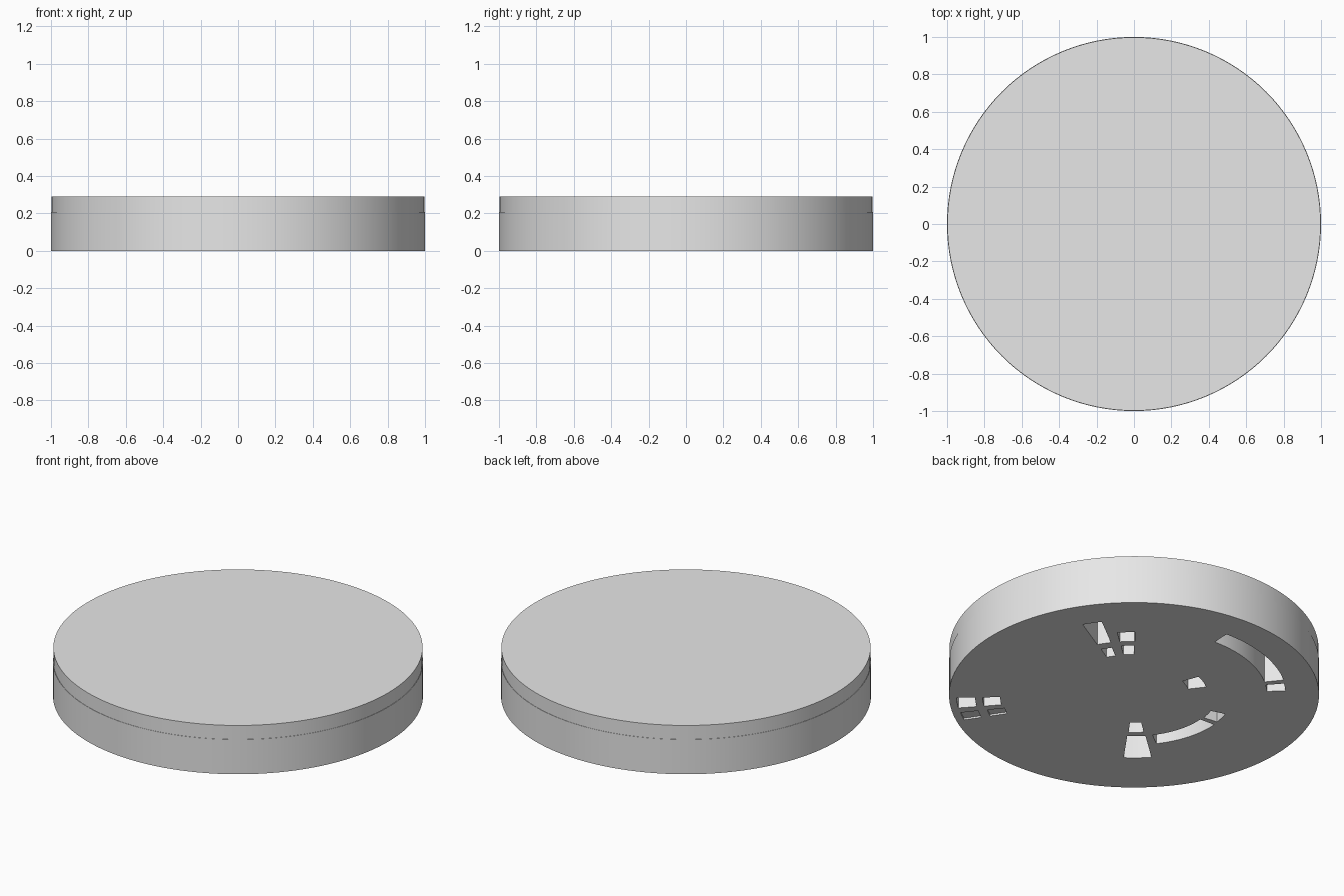
import bpy, bmesh, math

if "Cube" in bpy.data.objects:
    bpy.data.objects.remove(bpy.data.objects["Cube"])

SEAM, TOP = 0.207, 0.29

grey = bpy.data.materials.new("light_grey")
grey.diffuse_color = (0.8, 0.8, 0.8, 1)
grey.use_nodes = True
grey.node_tree.nodes["Principled BSDF"].inputs["Base Color"].default_value = grey.diffuse_color


def make_object(name, bm):
    bmesh.ops.recalc_face_normals(bm, faces=bm.faces)
    mesh = bpy.data.meshes.new(name)
    bm.to_mesh(mesh)
    bm.free()
    mesh.materials.append(grey)
    ob = bpy.data.objects.new(name, mesh)
    bpy.context.collection.objects.link(ob)
    return ob


def disc(name, radius, z0, z1, sides=128):
    bm = bmesh.new()
    bmesh.ops.create_cone(bm, cap_ends=True, segments=sides, radius1=radius,
                          radius2=radius, depth=z1 - z0)
    bmesh.ops.translate(bm, verts=bm.verts, vec=(0, 0, (z0 + z1) / 2))
    return make_object(name, bm)


def add_sector(bm, r0, r1, a0, a1, depth):
    """Ring-sector prism; angles run clockwise from the back-left diagonal."""
    n = max(2, round(abs(a1 - a0) / 3))
    angles = [math.radians(135 - a0 - (a1 - a0) * i / n) for i in range(n + 1)]
    outline = [(r0 * math.cos(a), r0 * math.sin(a)) for a in angles]
    outline += [(r1 * math.cos(a), r1 * math.sin(a)) for a in reversed(angles)]
    face = bm.faces.new([bm.verts.new((x, y, -0.05)) for x, y in outline])
    new = bmesh.ops.extrude_face_region(bm, geom=[face])["geom"]
    verts = [g for g in new if isinstance(g, bmesh.types.BMVert)]
    bmesh.ops.translate(bm, verts=verts, vec=(0, 0, depth + 0.05))


# Slots in the underside: inner radius, outer radius, start angle, end angle
deep_slots = [
    (0.58, 0.81, 97.4, 105), (0.435, 0.525, 98.2, 104.8),
    (0.58, 0.68, 84.6, 92.6), (0.44, 0.535, 85, 92.4),
    (0.86, 0.96, 176.8, 183.4), (0.725, 0.82, 176.8, 183.4),
    (0.30, 0.40, 7.5, 24.5),
    (0.72, 0.825, 6.3, 47.7), (0.72, 0.82, -1.9, 3.7),
    (0.30, 0.405, 260.8, 272.5), (0.445, 0.68, 260.3, 273),
    (0.445, 0.54, 278, 318.5), (0.45, 0.535, 322, 332.5),
]
shallow_slots = [(0.86, 0.957, 186.5, 191.3), (0.715, 0.81, 186.5, 191.3)]

base = disc("base", 1.0, 0, SEAM)
cap = disc("cap", 0.998, SEAM, TOP)

# Cutter for all slots, removed after use
bm = bmesh.new()
for s in deep_slots:
    add_sector(bm, *s, SEAM - 0.004)
for s in shallow_slots:
    add_sector(bm, *s, 0.01)
cutter = make_object("slot_cutter", bm)
cutter.hide_render = True

mod = base.modifiers.new("slots", 'BOOLEAN')
mod.operation = 'DIFFERENCE'
mod.solver = 'EXACT'
mod.object = cutter
bpy.context.view_layer.objects.active = base
bpy.ops.object.modifier_apply(modifier=mod.name)
bpy.data.objects.remove(cutter)

# Smooth round sides with sharp rims
for ob in (base, cap):
    bpy.ops.object.select_all(action='DESELECT')
    ob.select_set(True)
    bpy.context.view_layer.objects.active = ob
    bpy.ops.object.shade_smooth_by_angle(angle=math.radians(30))
